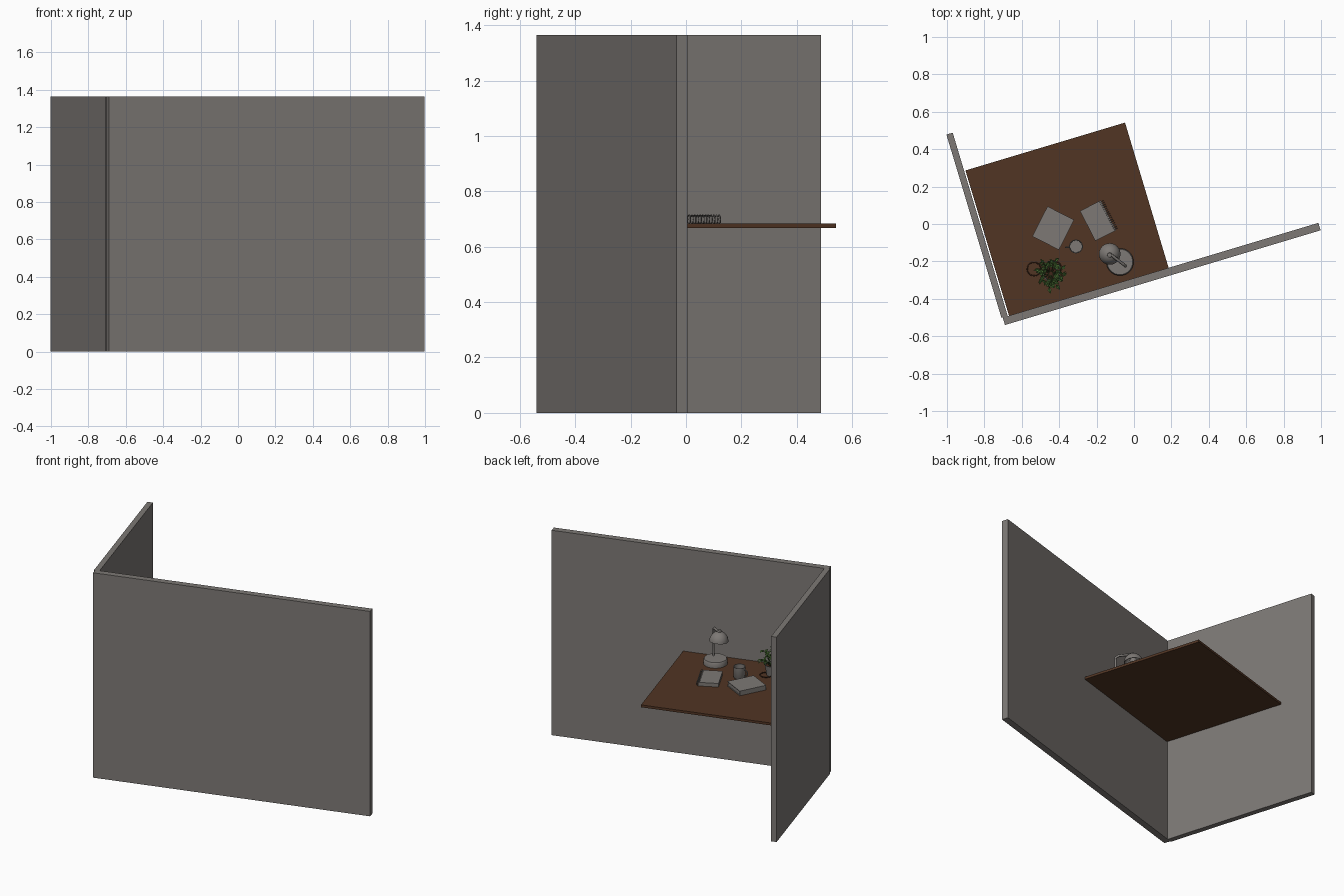
import bpy, bmesh, math, random
from mathutils import Vector, Matrix

if "Cube" in bpy.data.objects:
    bpy.data.objects.remove(bpy.data.objects["Cube"])

random.seed(4)
A = math.radians(16.7)          # whole cubicle is turned by this angle
ORIGIN = Vector((-0.69, -0.54, 0))
TOP = 0.683                     # desk surface height


def material(name, rgb):
    m = bpy.data.materials.new(name)
    m.diffuse_color = (*rgb, 1)
    m.use_nodes = True
    m.node_tree.nodes["Principled BSDF"].inputs["Base Color"].default_value = m.diffuse_color
    return m


GREY = material("warm_grey", (0.205, 0.19, 0.178))
WOOD = material("brown_wood", (0.082, 0.035, 0.017))
LEAF = material("leaf_green", (0.06, 0.14, 0.03))
DARK = material("dark_brown", (0.05, 0.02, 0.01))


def finish(name, bm, mat, smooth=False):
    bmesh.ops.recalc_face_normals(bm, faces=bm.faces)
    me = bpy.data.meshes.new(name)
    bm.to_mesh(me)
    bm.free()
    me.materials.append(mat)
    ob = bpy.data.objects.new(name, me)
    bpy.context.collection.objects.link(ob)
    if smooth:
        bpy.ops.object.select_all(action='DESELECT')
        ob.select_set(True)
        bpy.context.view_layer.objects.active = ob
        bpy.ops.object.shade_smooth_by_angle(angle=math.radians(40))
    return ob


def box(name, lo, hi, mat, frame):
    bm = bmesh.new()
    bmesh.ops.create_cube(bm, size=1)
    lo, hi = Vector(lo), Vector(hi)
    for v in bm.verts:
        v.co = frame @ Vector([(lo[i] + hi[i]) / 2 + v.co[i] * (hi[i] - lo[i]) for i in range(3)])
    return finish(name, bm, mat)


def lathe(name, profile, mat, frame, n=24):
    """Spin (radius, height) points round the local z axis."""
    bm = bmesh.new()
    vs = [bm.verts.new((r, 0, z)) for r, z in profile]
    es = [bm.edges.new(p) for p in zip(vs, vs[1:])]
    bmesh.ops.spin(bm, geom=vs + es, cent=(0, 0, 0), axis=(0, 0, 1), angle=2 * math.pi, steps=n)
    bmesh.ops.remove_doubles(bm, verts=bm.verts, dist=1e-5)
    bm.transform(frame)
    return finish(name, bm, mat, True)


def tube(name, paths, r, mat, cyclic=False, frame=Matrix()):
    cu = bpy.data.curves.new(name, 'CURVE')
    cu.dimensions, cu.bevel_depth, cu.bevel_resolution = '3D', r, 1
    cu.use_fill_caps = True
    for pts in paths:
        sp = cu.splines.new('POLY')
        sp.points.add(len(pts) - 1)
        for p, c in zip(sp.points, pts):
            p.co = (*(frame @ Vector(c)), 1)
        sp.use_cyclic_u = cyclic
    cu.materials.append(mat)
    ob = bpy.data.objects.new(name, cu)
    bpy.context.collection.objects.link(ob)
    return ob


def place(x, y, z=TOP, deg=0):
    return Matrix.Translation((x, y, z)) @ Matrix.Rotation(math.radians(deg), 4, 'Z')


def circle(cx, cy, r, n=20):
    return [(cx + r * math.cos(k * 2 * math.pi / n), cy + r * math.sin(k * 2 * math.pi / n), 0)
            for k in range(n)]


# partitions and desk top
room = Matrix.Translation(ORIGIN) @ Matrix.Rotation(A, 4, 'Z')
box("long_partition", (0, 0, 0), (1.762, 0.0415, 1.365), GREY, room)
box("short_partition", (-0.007, 0.0415, 0), (0.028, 1.065, 1.365), GREY, room)
box("desk_top", (0.035, 0.0415, 0.667), (0.926, 0.852, TOP), WOOD, room)

# hardcover book: two covers, spine and inset pages
bk = place(-0.432, -0.022, TOP, -27)
box("book_lower_cover", (-0.08, -0.09, 0), (0.08, 0.09, 0.004), GREY, bk)
box("book_upper_cover", (-0.08, -0.09, 0.027), (0.08, 0.09, 0.031), GREY, bk)
box("book_spine", (-0.08, -0.09, 0.004), (-0.076, 0.09, 0.027), GREY, bk)
box("book_pages", (-0.076, -0.086, 0.004), (0.076, 0.086, 0.027), GREY, bk)

# spiral notebook
nb = place(-0.19, 0.019, TOP, 27)
box("notebook_pages", (-0.065, -0.09, 0.002), (0.06, 0.09, 0.026), GREY, nb)
rings = []
for i in range(16):
    y = -0.083 + i * 0.166 / 15
    rings.append([(0.06 + 0.011 * math.cos(k * math.pi / 5), y, 0.016 + 0.016 * math.sin(k * math.pi / 5))
                  for k in range(10)])
tube("notebook_rings", rings, 0.0015, GREY, True, nb)

# mug with handle
mug = place(-0.31, -0.12, TOP, 185)
lathe("mug", [(0, 0), (0.032, 0), (0.036, 0.006), (0.037, 0.075), (0.033, 0.075), (0.032, 0.008), (0, 0.008)],
      GREY, mug)
tube("mug_handle", [[(0.034 + 0.022 * math.sin(k * math.pi / 8), 0, 0.038 + 0.023 * math.cos(k * math.pi / 8))
                     for k in range(9)]], 0.004, GREY, False, mug)

# desk lamp: base, stem with arm, tilted dome shade
lathe("lamp_base", [(0, 0), (0.073, 0), (0.073, 0.028), (0.068, 0.035), (0, 0.037)], GREY,
      place(-0.075, -0.203), 32)
tube("lamp_stem", [[(-0.045, -0.225, 0.715), (-0.045, -0.225, 0.895), (-0.06, -0.213, 0.91),
                    (-0.125, -0.163, 0.922)]], 0.008, GREY)
arc = [(0.058 * math.cos(k * math.pi / 16), 0.062 * math.sin(k * math.pi / 16)) for k in range(8)]
inner = [(r * 0.94, z * 0.94) for r, z in reversed(arc)]
shade = place(-0.13, -0.16, 0.862) @ Matrix.Rotation(math.radians(6), 4, 'X')
lathe("lamp_shade", arc + [(0, 0.062), (0, 0.058)] + inner + [arc[0]], GREY, shade)
lathe("lamp_finial", [(0, 0.055), (0.014, 0.057), (0.012, 0.07), (0, 0.074)], GREY, shade, 12)
lathe("lamp_bulb", [(0, -0.005), (0.018, 0.003), (0.022, 0.02), (0.012, 0.045), (0, 0.055)], GREY, shade, 12)

# potted plant
C = Vector((-0.445, -0.265, TOP))
lathe("plant_pot", [(0, 0), (0.03, 0), (0.042, 0.07), (0.037, 0.07), (0.035, 0.06)], GREY, place(C.x, C.y), 20)
lathe("pot_soil", [(0.036, 0.06), (0, 0.062)], DARK, place(C.x, C.y), 20)
stems, leaves = [], bmesh.new()
for i in range(16):
    a = i * 2.4
    reach = 0.02 + 0.055 * math.sqrt((i + 0.5) / 16)
    tip = C + Vector((reach * math.cos(a), reach * math.sin(a), random.uniform(0.11, 0.2) - reach * 0.3))
    root = C + Vector((0.012 * math.cos(a), 0.012 * math.sin(a), 0.06))
    mid = (root + tip) / 2 + Vector((0, 0, 0.015))
    stems.append([root, mid, tip])
    for j in range(5):
        p = mid.lerp(tip, j / 4)
        m = (Matrix.Translation(p) @ Matrix.Rotation(a + random.uniform(-1.6, 1.6), 4, 'Z')
             @ Matrix.Rotation(random.uniform(-0.7, 0.5), 4, 'Y'))
        s = random.uniform(0.8, 1.2)
        base, t = leaves.verts.new(m @ Vector((0, 0, 0))), leaves.verts.new(m @ Vector((0.032 * s, 0, -0.004)))
        for side in (1, -1):   # two folded halves
            w = leaves.verts.new(m @ Vector((0.014 * s, 0.009 * side * s, 0.004)))
            leaves.faces.new((base, w, t))
finish("plant_leaves", leaves, LEAF)
tube("plant_stems", stems, 0.0018, LEAF)

# round spectacles lying on the desk
gl = place(-0.48, -0.238, TOP + 0.004, 3)
tube("spectacle_rims", [circle(-0.055, 0, 0.036), circle(0.055, 0, 0.036)], 0.003, DARK, True, gl)
tube("spectacle_bridge", [[(-0.019, 0, 0), (0, 0.006, 0.002), (0.019, 0, 0)]], 0.003, DARK, False, gl)
